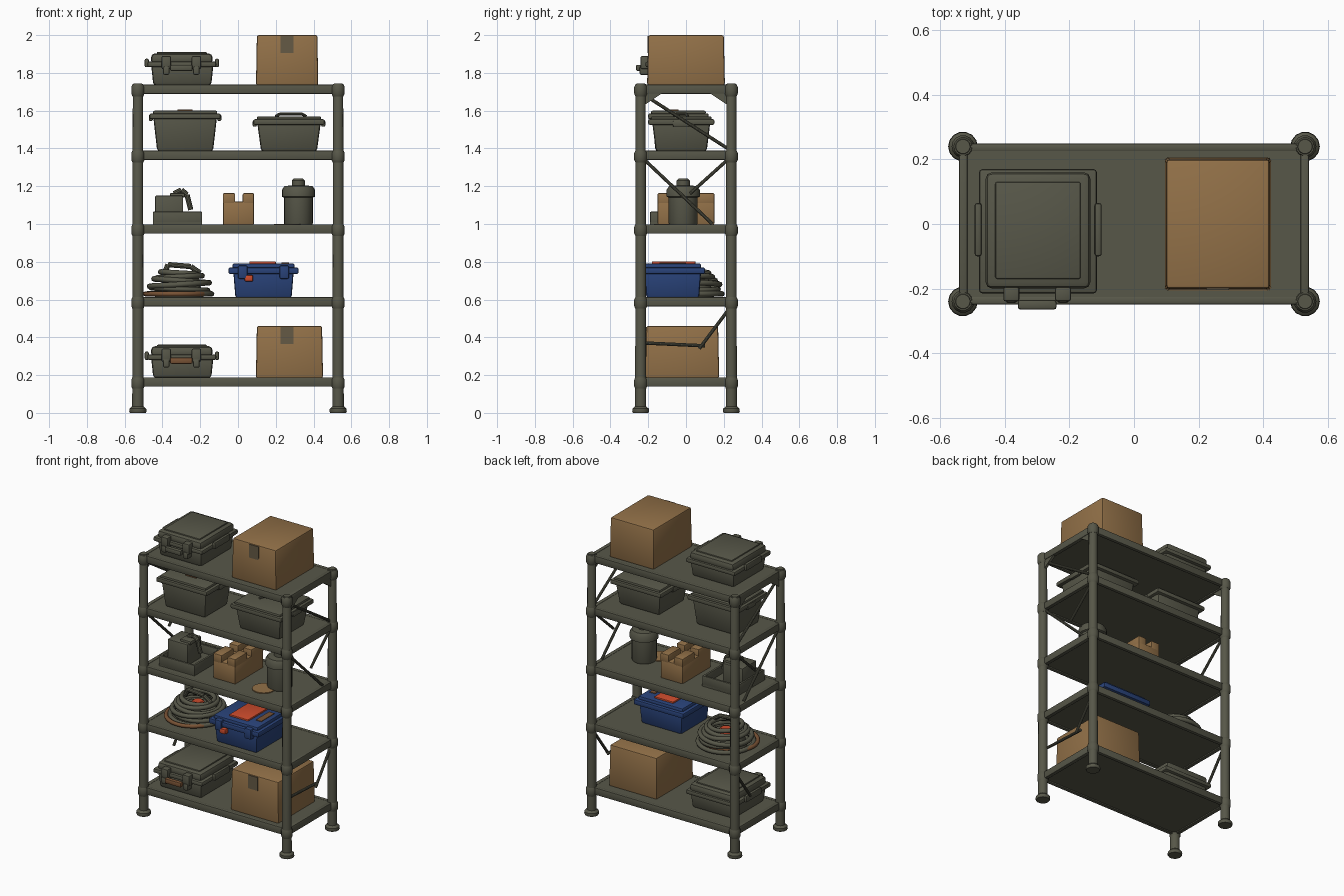
import bpy
import bmesh
import math
from mathutils import Matrix, Vector

default_cube = bpy.data.objects.get("Cube")
if default_cube:
    bpy.data.objects.remove(default_cube)


def make_material(name, red, green, blue):
    material = bpy.data.materials.new(name)
    material.use_nodes = True
    colour = (red, green, blue, 1)
    material.diffuse_color = colour
    material.node_tree.nodes["Principled BSDF"].inputs["Base Color"].default_value = colour
    return material


OLIVE = make_material("olive grey", 0.095, 0.095, 0.066)
CARD = make_material("cardboard", 0.29, 0.165, 0.065)
TAPE = make_material("packing tape", 0.13, 0.1, 0.06)
BLUE = make_material("case blue", 0.022, 0.055, 0.19)
ORANGE = make_material("signal orange", 0.6, 0.07, 0.025)
BROWN = make_material("grip brown", 0.19, 0.085, 0.035)


def finish(name, bm, material, angle=35):
    """Turn a bmesh into a smooth shaded object with sharp edges kept."""
    bmesh.ops.recalc_face_normals(bm, faces=bm.faces)
    mesh = bpy.data.meshes.new(name)
    bm.to_mesh(mesh)
    bm.free()
    mesh.materials.append(material)
    obj = bpy.data.objects.new(name, mesh)
    bpy.context.collection.objects.link(obj)
    bpy.ops.object.select_all(action="DESELECT")
    obj.select_set(True)
    bpy.context.view_layer.objects.active = obj
    bpy.ops.object.shade_smooth_by_angle(angle=math.radians(angle))
    return obj


def block(name, xs, ys, zs, material=OLIVE, bevel=0.008, taper=1.0):
    """Box between limits; taper scales its bottom face."""
    bm = bmesh.new()
    bmesh.ops.create_cube(bm, size=1)
    middle = [sum(pair) / 2 for pair in (xs, ys, zs)]
    size = [pair[1] - pair[0] for pair in (xs, ys, zs)]
    for vert in bm.verts:
        scale = taper if vert.co.z < 0 else 1
        vert.co.x *= scale
        vert.co.y *= scale
        vert.co = Vector(m + s * c for m, s, c in zip(middle, size, vert.co))
    if bevel:
        bmesh.ops.bevel(bm, geom=bm.edges[:], offset=bevel, segments=2,
                        profile=0.5, affect="EDGES")
    return finish(name, bm, material)


def lathe(name, x, y, profile, material=OLIVE, sides=20):
    """Spin a (radius, height) profile around a vertical axis."""
    bm = bmesh.new()
    rings = []
    for radius, z in profile:
        rings.append([bm.verts.new((x + radius * math.cos(math.tau * i / sides),
                                    y + radius * math.sin(math.tau * i / sides), z))
                      for i in range(sides)])
    for low, high in zip(rings, rings[1:]):
        for i in range(sides):
            j = (i + 1) % sides
            bm.faces.new((low[i], low[j], high[j], high[i]))
    bm.faces.new(rings[0])
    bm.faces.new(rings[-1])
    return finish(name, bm, material)


def rod(name, start, end, radius=0.009, material=OLIVE):
    start, end = Vector(start), Vector(end)
    axis = end - start
    bm = bmesh.new()
    bmesh.ops.create_cone(bm, cap_ends=True, segments=10, radius1=radius,
                          radius2=radius, depth=axis.length)
    turn = axis.to_track_quat("Z", "Y").to_matrix().to_4x4()
    bm.transform(Matrix.Translation((start + end) / 2) @ turn)
    return finish(name, bm, material)


def hose(name, points, radius, material=OLIVE):
    for start, end in zip(points, points[1:]):
        rod(name, start, end, radius, material)


def ring(name, x, y, z, major, minor, tilt=0.0, material=OLIVE):
    bm = bmesh.new()
    count, around = 32, 8
    turn = Matrix.Translation((x, y, z)) @ Matrix.Rotation(tilt, 4, "Y")
    verts = []
    for i in range(count):
        a = math.tau * i / count
        for k in range(around):
            b = math.tau * k / around
            reach = major + minor * math.cos(b)
            spot = Vector((reach * math.cos(a), reach * math.sin(a), minor * math.sin(b)))
            verts.append(bm.verts.new(turn @ spot))
    for i in range(count):
        for k in range(around):
            ni, nk = (i + 1) % count, (k + 1) % around
            bm.faces.new([verts[p * around + q]
                          for p, q in ((i, k), (ni, k), (ni, nk), (i, nk))])
    return finish(name, bm, material, 60)


def gusset(name, x, y, z, size, toward):
    """Triangular plate in the side frame, pointing along y."""
    bm = bmesh.new()
    corners = ((y, z), (y + toward * size * 1.5, z), (y, z - size))
    base = bm.faces.new([bm.verts.new((x - 0.008, b, c)) for b, c in corners])
    grown = bmesh.ops.extrude_face_region(bm, geom=[base])["geom"]
    moved = [v for v in grown if isinstance(v, bmesh.types.BMVert)]
    bmesh.ops.translate(bm, verts=moved, vec=(0.016, 0, 0))
    return finish(name, bm, OLIVE)


# Frame: posts with feet, shelf collars and side gussets
LEVELS = (0.185, 0.61, 0.995, 1.385, 1.735)
PX, PY = 0.53, 0.24
for sx in (-1, 1):
    for sy in (-1, 1):
        lathe("post", sx * PX, sy * PY, ((0.03, 0.02), (0.027, 1.73), (0.022, 1.745)), sides=14)
        lathe("foot", sx * PX, sy * PY,
              ((0.042, 0), (0.046, 0.008), (0.044, 0.022), (0.03, 0.035)), sides=14)
        for top in LEVELS:
            lathe("post_collar", sx * PX, sy * PY,
                  ((0.028, top - 0.06), (0.035, top - 0.045),
                   (0.035, top - 0.01), (0.028, top + 0.005)), sides=14)
        gusset("top_gusset", sx * PX, sy * (PY - 0.02), LEVELS[-1] - 0.045, 0.06, -sy)

# Shelves: thin panels framed by edge beams
for top in LEVELS:
    low = top - 0.046
    block("shelf_panel", (-0.53, 0.53), (-PY, PY), (low + 0.008, top), bevel=0)
    for side in (-1, 1):
        block("shelf_long_beam", (-0.53, 0.53),
              sorted((side * 0.225, side * 0.25)), (low, top + 0.003), bevel=0.006)
        block("shelf_end_beam", sorted((side * 0.515, side * 0.542)),
              (-PY, PY), (low, top + 0.003), bevel=0.006)

# Side braces
for sx in (-1, 1):
    x = sx * 0.525
    rod("cross_brace", (x, -0.22, 1.34), (x, 0.14, 1.0))
    rod("cross_brace", (x, 0.22, 1.34), (x, 0.02, 1.16))
    rod("upper_brace", (x, -0.2, 1.67), (x, 0.22, 1.4))
    rod("lower_brace", (x, 0.22, 0.54), (x, 0.07, 0.34))
rod("lower_tie", (0.51, -0.22, 0.37), (0.51, 0.1, 0.355))


def hard_case(z, grip):
    """Equipment case with rim, lid, latches, side handles and front grip."""
    block("case_body", (-0.46, -0.13), (-0.2, 0.15), (z, z + 0.11), taper=0.93, bevel=0.015)
    block("case_rim", (-0.48, -0.115), (-0.215, 0.17), (z + 0.095, z + 0.125), bevel=0.01)
    block("case_lid", (-0.46, -0.135), (-0.2, 0.16), (z + 0.11, z + 0.168), bevel=0.02)
    block("lid_panel", (-0.43, -0.165), (-0.17, 0.13), (z + 0.16, z + 0.176), bevel=0.006)
    for side in (-1, 1):
        block("case_side_handle", sorted((-0.297 + side * 0.175, -0.297 + side * 0.197)),
              (-0.1, 0.065), (z + 0.095, z + 0.14), bevel=0.008)
        x = -0.3 + side * 0.08
        block("case_latch", (x - 0.025, x + 0.025), (-0.24, -0.19), (z + 0.085, z + 0.155))
        block("grip_arm", (x - 0.017, x + 0.017), (-0.245, -0.195), (z + 0.055, z + 0.1))
    block("case_grip", (-0.36, -0.24), (-0.265, -0.235), (z + 0.075, z + 0.108), grip)


def carton(z, height, xs, ys):
    block("carton", xs, ys, (z, z + height), CARD, bevel=0.01, taper=1.03)
    block("tape_strip", (0.225, 0.295), (ys[0] - 0.005, ys[0] + 0.002),
          (z + height - 0.095, z + height - 0.006), TAPE, bevel=0)


# Top and bottom shelves: hard cases and cartons
hard_case(LEVELS[4], OLIVE)
hard_case(LEVELS[0], BROWN)
carton(LEVELS[4], 0.265, (0.1, 0.42), (-0.2, 0.2))
carton(LEVELS[0], 0.275, (0.1, 0.445), (-0.21, 0.17))


# Fourth shelf: lidded storage bins
def storage_bin(x, ys, height):
    z = LEVELS[3]
    rim = z + height
    block("bin_body", (x - 0.17, x + 0.17), (ys[0] + 0.02, ys[1] - 0.02),
          (z, rim - 0.02), taper=0.87, bevel=0.015)
    block("bin_rim", (x - 0.188, x + 0.188), ys, (rim - 0.045, rim - 0.015))
    block("bin_lid", (x - 0.17, x + 0.17), (ys[0] + 0.015, ys[1] - 0.015), (rim - 0.02, rim))
    for side in (-1, 1):
        block("bin_lug", sorted((x + side * 0.17, x + side * 0.192)), (-0.07, 0.02),
              (rim - 0.055, rim - 0.02))
    return rim


rim = storage_bin(-0.28, (-0.2, 0.12), 0.215)
block("bin_label", (-0.32, -0.24), (-0.1, -0.04), (rim - 0.002, rim + 0.005), BROWN, bevel=0)
rim = storage_bin(0.27, (-0.2, 0.15), 0.185)
hose("bin_lid_handle", ((0.2, -0.06, rim), (0.22, -0.05, rim + 0.012),
                        (0.34, 0.0, rim + 0.012), (0.36, 0.01, rim)), 0.008)

# Third shelf: open tray with a tool, a small split carton and a canister
z = LEVELS[2]
block("tray_floor", (-0.45, -0.19), (-0.19, 0.1), (z, z + 0.015), bevel=0)
for ys in ((-0.19, -0.175), (0.085, 0.1)):
    block("tray_wall", (-0.45, -0.19), ys, (z, z + 0.07), bevel=0.004)
for xs in ((-0.45, -0.435), (-0.205, -0.19)):
    block("tray_wall", xs, (-0.19, 0.1), (z, z + 0.07), bevel=0.004)
block("tool_body", (-0.44, -0.29), (-0.12, 0.03), (z + 0.01, z + 0.155))
block("tool_cap", (-0.36, -0.28), (-0.1, 0.01), (z + 0.145, z + 0.17))
hose("tool_hose", ((-0.34, -0.04, z + 0.165), (-0.3, -0.04, z + 0.185),
                   (-0.27, -0.04, z + 0.16), (-0.25, -0.04, z + 0.08)), 0.014)
block("small_carton", (-0.08, 0.085), (-0.15, 0.15), (z, z + 0.125), CARD)
for xs in ((-0.08, -0.015), (0.025, 0.085)):
    for ys in ((-0.15, -0.02), (0.02, 0.15)):
        block("carton_flap", xs, ys, (z + 0.11, z + 0.168), CARD, bevel=0.006)
lathe("canister", 0.32, -0.015,
      ((0.073, z), (0.077, z + 0.01), (0.077, z + 0.145), (0.088, z + 0.15), (0.088, z + 0.185),
       (0.075, z + 0.205), (0.035, z + 0.21), (0.035, z + 0.235), (0.025, z + 0.245)))
lathe("paper_disc", 0.26, -0.1, ((0.07, z), (0.07, z + 0.006)), CARD)

# Second shelf: coiled cable around an orange hub, and a blue case
z = LEVELS[1]
coils = ((0.17, 0.02, 0), (0.15, 0.045, 0.05), (0.158, 0.07, -0.06), (0.135, 0.09, 0.07),
         (0.12, 0.11, -0.05), (0.1, 0.13, 0.06))
for major, lift, tilt in coils:
    ring("cable_coil", -0.31, 0.02, z + lift, major, 0.015, tilt)
ring("brown_cable", -0.325, -0.01, z + 0.02, 0.165, 0.013, 0, BROWN)
lathe("coil_base", -0.31, 0.02, ((0.13, z), (0.11, z + 0.07)))
lathe("coil_hub", -0.31, 0.02, ((0.04, z + 0.06), (0.04, z + 0.1), (0.03, z + 0.11)), ORANGE)
hose("coil_handle", ((-0.39, 0.0, z + 0.13), (-0.37, 0.0, z + 0.175),
                     (-0.25, 0.0, z + 0.165), (-0.2, 0.0, z + 0.13)), 0.014)

block("blue_case_body", (-0.025, 0.295), (-0.22, 0.08), (z, z + 0.14), BLUE, 0.012, 0.93)
block("blue_case_rim", (-0.05, 0.32), (-0.24, 0.1), (z + 0.125, z + 0.16), BLUE)
block("blue_case_lid", (-0.03, 0.3), (-0.22, 0.08), (z + 0.15, z + 0.182), BLUE, 0.012)
block("orange_panel", (0.06, 0.2), (-0.18, 0.05), (z + 0.175, z + 0.192), ORANGE, 0.004)
block("orange_clip", (0.035, 0.08), (-0.25, -0.21), (z + 0.085, z + 0.12), ORANGE)
for x in (0.0, 0.22):
    block("blue_case_latch", (x, x + 0.05), (-0.25, -0.2), (z + 0.1, z + 0.17), BLUE)
block("lid_label", (0.23, 0.27), (-0.14, 0.0), (z + 0.178, z + 0.186), BROWN, 0)
